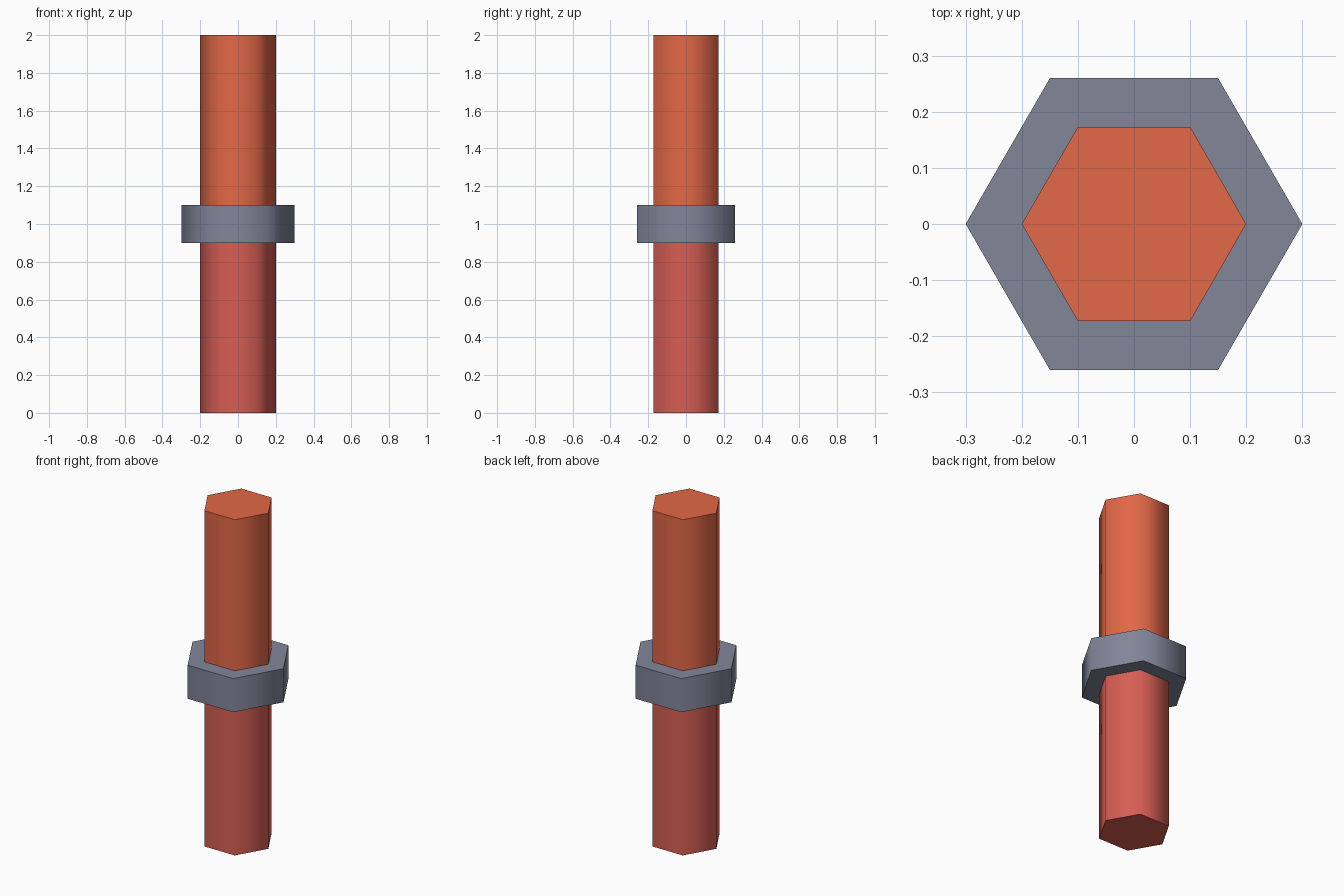
import bpy
import math

if "Cube" in bpy.data.objects:
    bpy.data.objects.remove(bpy.data.objects["Cube"])


def linear(c):
    c /= 255
    return c / 12.92 if c <= 0.04045 else ((c + 0.055) / 1.055) ** 2.4


def material(name, rgb):
    m = bpy.data.materials.new(name)
    m.diffuse_color = (*[linear(c) for c in rgb], 1)
    m.use_nodes = True
    m.node_tree.nodes["Principled BSDF"].inputs["Base Color"].default_value = m.diffuse_color
    return m


def hex_prism(name, radius, z0, z1, mat):
    # six-sided bar with corners on the x axis, soft sides and sharp caps
    bpy.ops.mesh.primitive_cylinder_add(vertices=6, radius=radius, depth=z1 - z0,
                                        location=(0, 0, (z0 + z1) / 2))
    ob = bpy.context.object
    ob.name = name
    for v in ob.data.vertices:
        v.co.x, v.co.y = v.co.y, -v.co.x
    ob.data.materials.append(mat)
    bpy.ops.object.shade_smooth_by_angle(angle=math.radians(65))
    return ob


red = material("red", (214, 94, 84))
orange = material("orange", (226, 104, 71))
grey = material("slate grey", (129, 134, 153))

# two-tone rod with a collar around its middle
hex_prism("lower_rod", 0.2, 0, 1, red)
hex_prism("upper_rod", 0.2, 1, 2, orange)
hex_prism("collar", 0.3, 0.9, 1.1, grey)
